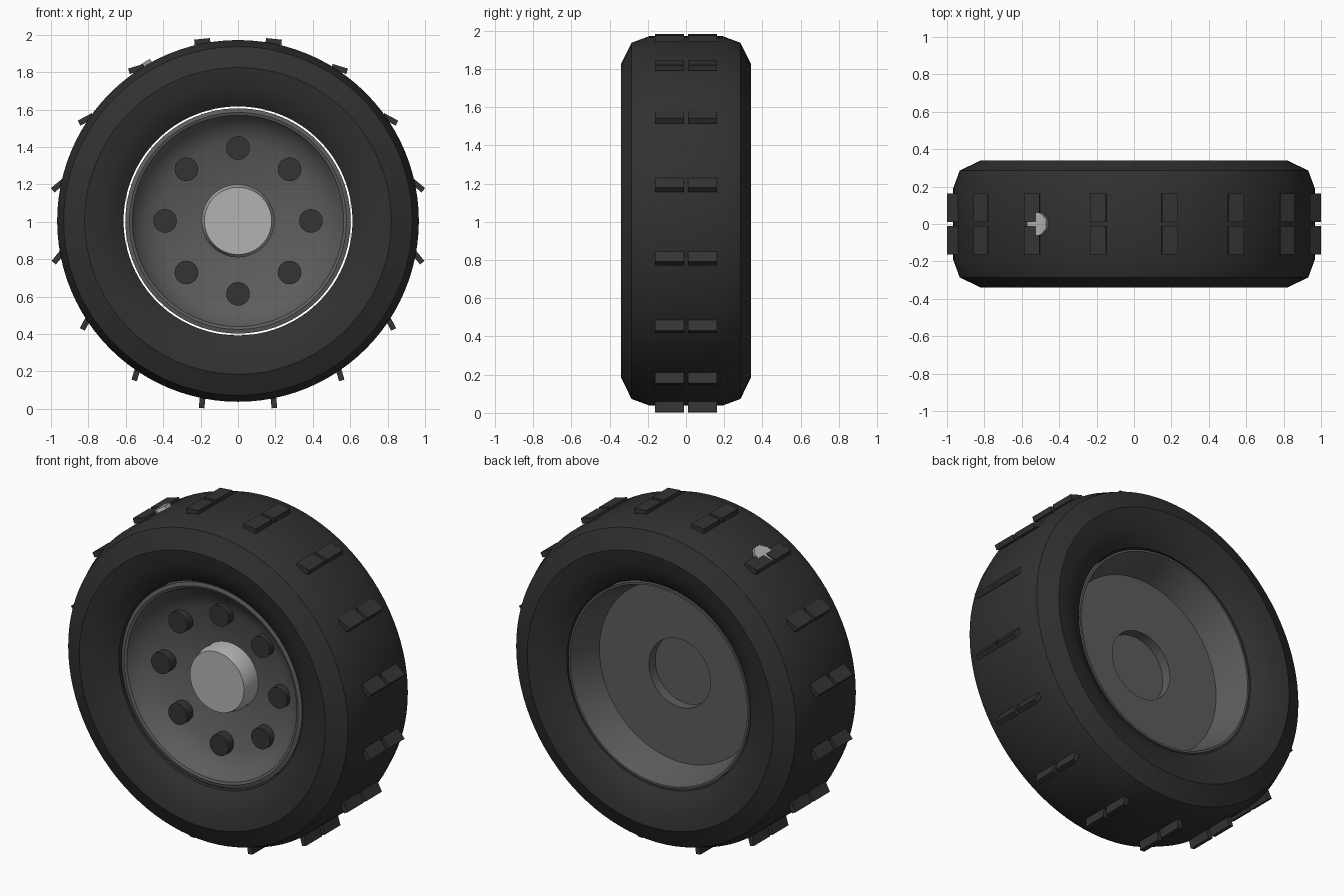
import bpy, bmesh
from math import pi, sin, cos, radians
from mathutils import Matrix, Vector

cube = bpy.data.objects.get("Cube")
if cube:
    bpy.data.objects.remove(cube, do_unlink=True)

CENTRE = Vector((0, 0, 1.005))


def material(name, value):
    m = bpy.data.materials.new(name)
    m.use_nodes = True
    colour = (value, value, value, 1)
    m.diffuse_color = colour
    m.node_tree.nodes["Principled BSDF"].inputs["Base Color"].default_value = colour
    return m


rubber = material("black rubber", 0.03)
dark = material("dark tread and bolt", 0.034)
steel = material("grey steel", 0.11)
silver = material("light silver", 0.45)


def finish(name, bm, mat, angle=None):
    bmesh.ops.recalc_face_normals(bm, faces=bm.faces)
    mesh = bpy.data.meshes.new(name)
    bm.to_mesh(mesh)
    bm.free()
    mesh.materials.append(mat)
    ob = bpy.data.objects.new(name, mesh)
    ob.location = CENTRE
    bpy.context.collection.objects.link(ob)
    if angle:
        bpy.ops.object.select_all(action='DESELECT')
        ob.select_set(True)
        bpy.context.view_layer.objects.active = ob
        bpy.ops.object.shade_smooth_by_angle(angle=radians(angle))
    return ob


def lathe(name, profile, mat, angle, closed, steps=96):
    """Spin (radius, y) points around the axle."""
    bm = bmesh.new()
    verts = [bm.verts.new((r, y, 0)) for r, y in profile]
    pairs = list(zip(verts, verts[1:]))
    if closed:
        pairs.append((verts[-1], verts[0]))
    edges = [bm.edges.new(p) for p in pairs]
    bmesh.ops.spin(bm, geom=verts + edges, cent=(0, 0, 0), axis=(0, 1, 0),
                   angle=2 * pi, steps=steps)
    bmesh.ops.remove_doubles(bm, verts=bm.verts, dist=0.0005)
    return finish(name, bm, mat, angle)


# Tire: half section mirrored across the middle
half = [(0.612, 0.26), (0.66, 0.295), (0.73, 0.325), (0.82, 0.34),
        (0.932, 0.285), (0.967, 0.19)]
section = half + [(r, -y) for r, y in reversed(half)]
lathe("tire", section, rubber, 25, True)

# Rim: front lip, dished face, hub recess behind and rear barrel
rim = [(0.602, -0.25), (0.58, -0.256), (0.565, -0.25), (0.558, -0.235),
       (0.50, -0.175), (0.42, -0.135), (0.30, -0.115), (0.20, -0.085),
       (0, -0.085), (0, 0), (0.205, 0), (0.205, 0.06), (0.535, 0.06),
       (0.565, 0.18), (0.59, 0.26), (0.602, 0.26)]
lathe("rim", rim, steel, 35, True)

# Hub cap
lathe("hub_cap", [(0, -0.20), (0.18, -0.20), (0.195, -0.14), (0.195, -0.07), (0, -0.07)],
      silver, 30, False, 48)

# Ring of wheel bolts
bm = bmesh.new()
for i in range(8):
    a = i * pi / 4
    place = Matrix.Translation((0.39 * cos(a), -0.135, 0.39 * sin(a)))
    bmesh.ops.create_cone(bm, cap_ends=True, segments=24, radius1=0.063, radius2=0.063,
                          depth=0.09, matrix=place @ Matrix.Rotation(pi / 2, 4, 'X'))
finish("wheel_bolts", bm, dark, 30)

# Tread blocks in pairs, each leaning half as fast as it travels round the tire
bm = bmesh.new()
for i in range(16):
    a = (i + 0.5) * pi / 8
    if a > pi:
        a -= 2 * pi
    for side in (-1, 1):
        turn = a if side > 0 else -a
        # clockwise angle from the top
        place = Matrix.Translation((0.977 * sin(a), side * 0.0865, 0.977 * cos(a)))
        size = Matrix.Diagonal((0.085, 0.151, 0.03, 1))
        bmesh.ops.create_cube(bm, size=1,
                              matrix=place @ Matrix.Rotation(a / 2, 4, 'Y') @ size)
finish("tread_blocks", bm, dark)

# Valve stem breaking through the tire
a = radians(-32)
bm = bmesh.new()
bmesh.ops.create_cone(bm, cap_ends=True, segments=8, radius1=0.065, radius2=0.065, depth=0.2,
                      matrix=Matrix.Rotation(a, 4, 'Y') @ Matrix.Translation((0, 0, 0.885))
                      @ Matrix.Rotation(pi / 8, 4, 'Z'))
finish("valve_stem", bm, silver)
